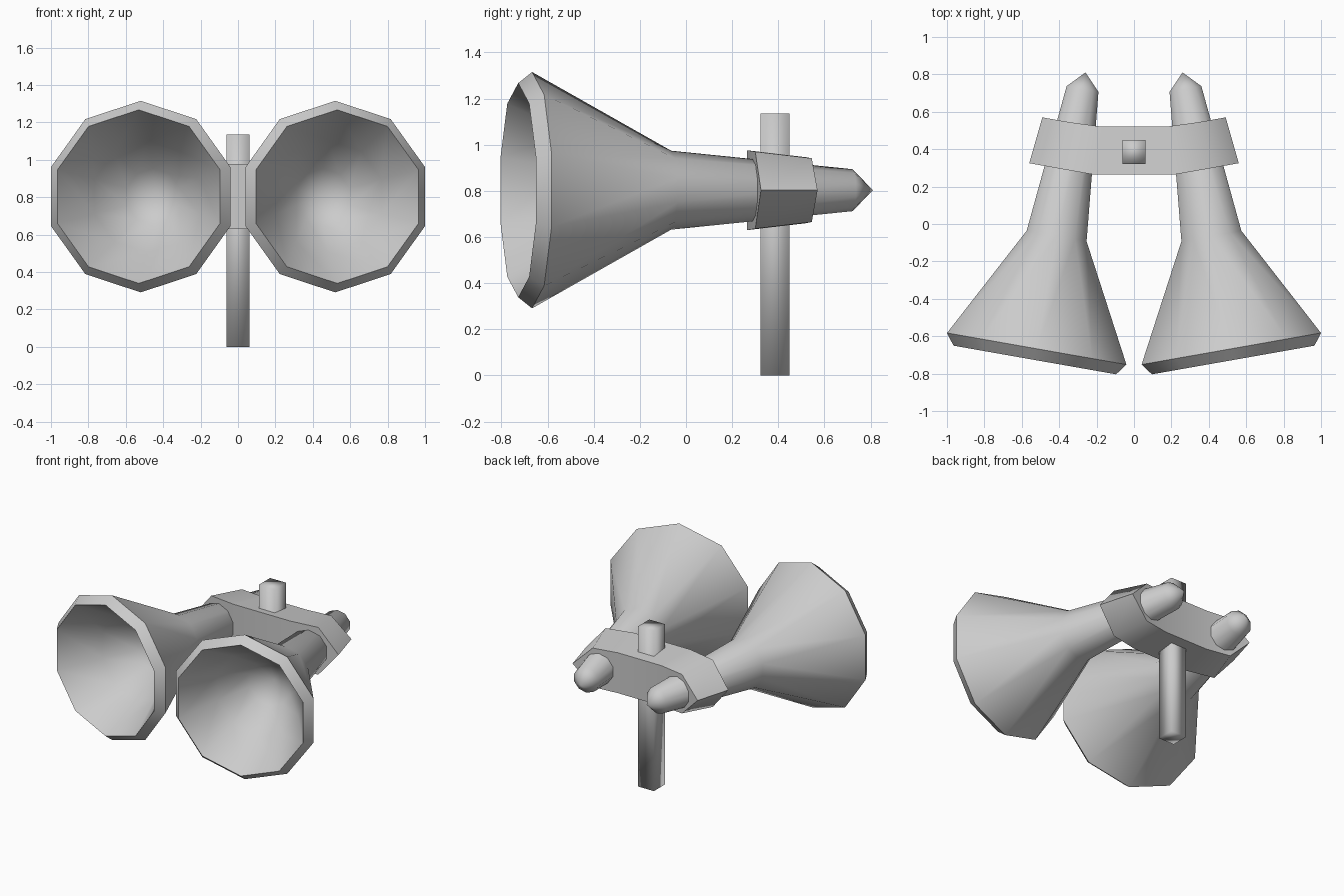
import bpy, bmesh
from math import sin, cos, pi, radians
from mathutils import Matrix, Vector

cube = bpy.data.objects.get("Cube")
if cube:
    bpy.data.objects.remove(cube, do_unlink=True)

grey = bpy.data.materials.new("light_grey")
grey.use_nodes = True
grey.diffuse_color = (0.6, 0.6, 0.6, 1)
grey.node_tree.nodes["Principled BSDF"].inputs["Base Color"].default_value = (0.6, 0.6, 0.6, 1)

AXIS_Z = 0.803


def loft(name, rings, smooth_angle):
    """Skin a row of equal rings into a closed solid; point rings collapse."""
    bm = bmesh.new()
    rows = [[bm.verts.new(p) for p in ring] for ring in rings]
    n = len(rows[0])
    for a, b in zip(rows, rows[1:]):
        for i in range(n):
            j = (i + 1) % n
            bm.faces.new((a[i], a[j], b[j], b[i]))
    bm.faces.new(rows[0])
    bm.faces.new(rows[-1])
    bmesh.ops.remove_doubles(bm, verts=bm.verts, dist=0.0005)
    bmesh.ops.dissolve_degenerate(bm, edges=bm.edges, dist=0.0001)
    bmesh.ops.recalc_face_normals(bm, faces=bm.faces)
    mesh = bpy.data.meshes.new(name)
    bm.to_mesh(mesh)
    bm.free()
    obj = bpy.data.objects.new(name, mesh)
    bpy.context.collection.objects.link(obj)
    mesh.materials.append(grey)
    bpy.ops.object.select_all(action='DESELECT')
    obj.select_set(True)
    bpy.context.view_layer.objects.active = obj
    bpy.ops.object.shade_smooth_by_angle(angle=smooth_angle)
    return obj


# Horns: ten-sided turned profile (distance along axis, radius), toed out
profile = [(1.5, 0), (1.41, 0.091), (0.612, 0.171), (0, 0.512),
           (-0.061, 0.464), (0.2, 0.3), (0.38, 0.15), (0.45, 0)]
place = Matrix.Translation((0.52, -0.667, AXIS_Z)) @ Matrix.Rotation(radians(10), 4, 'Z')
rings = [[place @ Vector((r * sin(k * pi / 5), t, r * cos(k * pi / 5))) for k in range(10)]
         for t, r in profile]
horns = loft("horns", rings, radians(50))
mirror = horns.modifiers.new("Mirror", 'MIRROR')
mirror.use_mirror_merge = False

# Bracket: bent bar with pointed ends that clamps both horn necks
# each section: front x, front y, front half height, back x, back y, back half height
half = [(0.56, 0.325, 0, 0.49, 0.57, 0),
        (0.42, 0.3, 0.167, 0.35, 0.545, 0.138),
        (0.22, 0.265, 0.173, 0.17, 0.52, 0.143)]


def section(s, side):
    fx, fy, fh, bx, by, bh = s
    return [(side * fx, fy, AXIS_Z + fh), (side * bx, by, AXIS_Z + bh),
            (side * bx, by, AXIS_Z - bh), (side * fx, fy, AXIS_Z - fh)]


loft("bracket", [section(s, 1) for s in half] + [section(s, -1) for s in reversed(half)],
     radians(55))

# Post: square upright through the middle of the bracket
square = [(-0.062, 0.322), (0.062, 0.322), (0.062, 0.448), (-0.062, 0.448)]
loft("post", [[(x, y, z) for x, y in square] for z in (0, 1.135)], pi)
